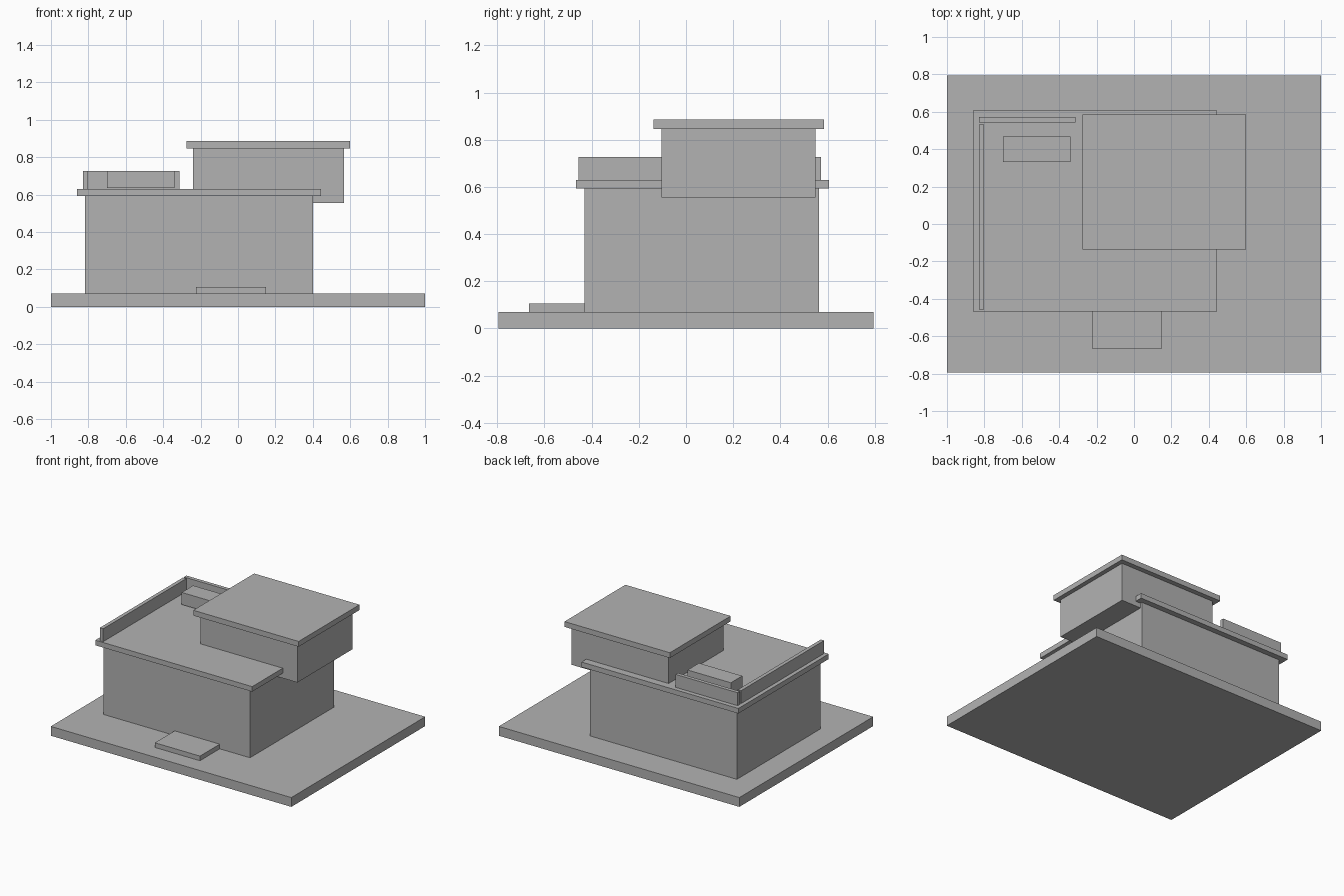
import bpy

if "Cube" in bpy.data.objects:
    bpy.data.objects.remove(bpy.data.objects["Cube"])

# Single plain grey
grey = bpy.data.materials.new("plain grey")
grey.diffuse_color = (0.448, 0.448, 0.448, 1.0)
grey.use_nodes = True
grey.node_tree.nodes["Principled BSDF"].inputs["Base Color"].default_value = grey.diffuse_color


def box(name, x, y, z):
    """Flat-faced box from (min, max) ranges on each axis."""
    bpy.ops.mesh.primitive_cube_add(size=1)
    ob = bpy.context.object
    ob.name = name
    for v in ob.data.vertices:
        for i, (lo, hi) in enumerate((x, y, z)):
            v.co[i] = hi if v.co[i] > 0 else lo
    ob.data.materials.append(grey)
    return ob


GROUND, EAVES, DECK, RAIL = 0.07, 0.592, 0.63, 0.727

# Plot and entrance step
box("ground_slab", (-1.0, 1.0), (-0.795, 0.795), (0, GROUND))
box("entrance_step", (-0.225, 0.15), (-0.666, -0.431), (GROUND, 0.105))

# Lower storey with its roof deck
box("lower_storey", (-0.818, 0.402), (-0.431, 0.564), (GROUND, EAVES))
box("lower_roof", (-0.86, 0.445), (-0.467, 0.606), (EAVES, DECK))

# Upper storey, overhanging to the right
box("upper_storey", (-0.24, 0.567), (-0.104, 0.549), (0.555, 0.845))
box("upper_roof", (-0.276, 0.60), (-0.137, 0.586), (0.845, 0.885))

# Roof terrace parapets and planter
box("left_parapet", (-0.83, -0.802), (-0.456, 0.531), (DECK, RAIL))
box("back_parapet", (-0.83, -0.314), (0.544, 0.572), (DECK, RAIL))
box("terrace_planter", (-0.70, -0.34), (0.331, 0.467), (0.636, RAIL))
